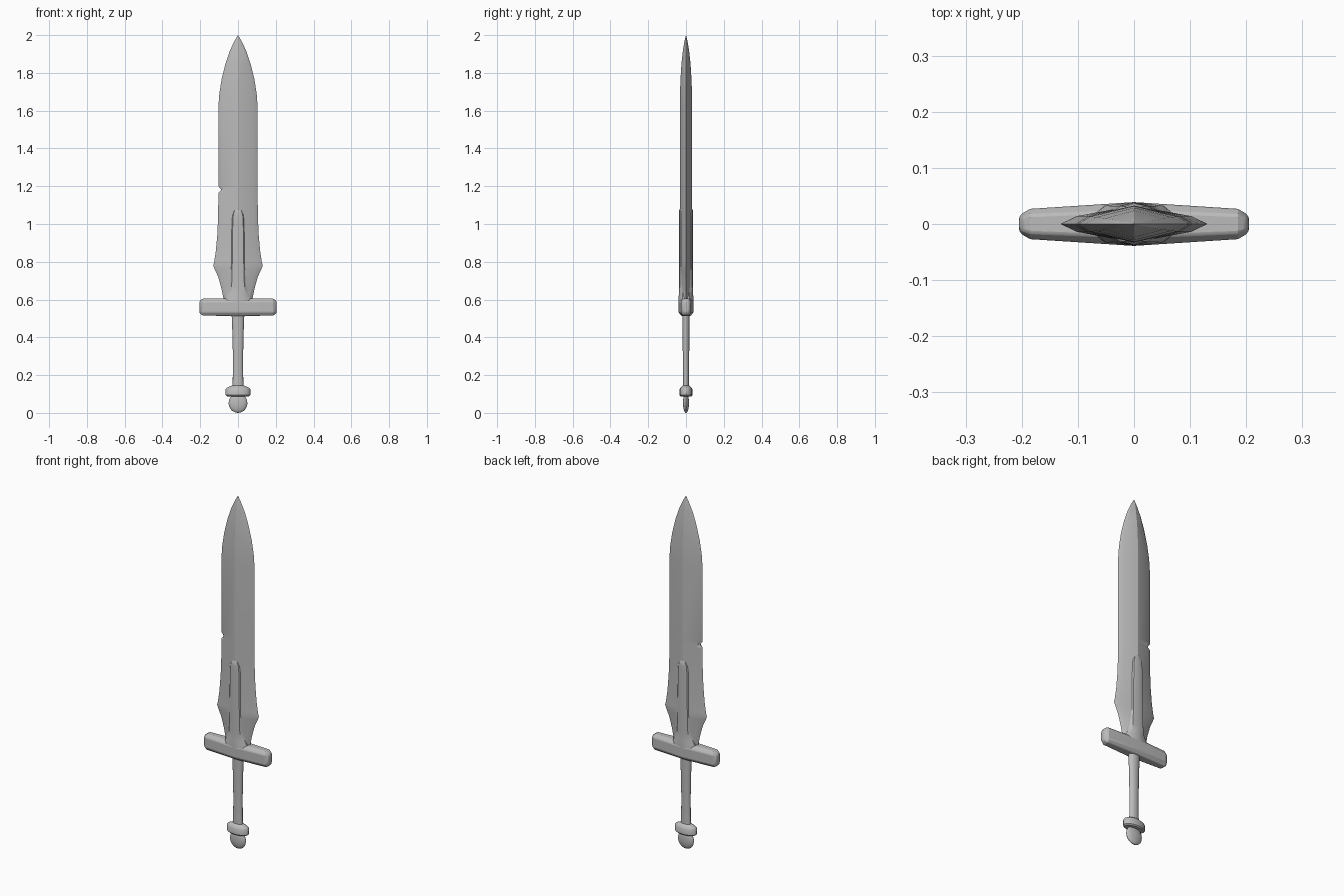
import bpy
import bmesh
from math import cos, sin, pi, radians

if "Cube" in bpy.data.objects:
    bpy.data.objects.remove(bpy.data.objects["Cube"])

COLOUR = (0.5, 0.5, 0.5, 1)
steel = bpy.data.materials.new("grey steel")
steel.use_nodes = True
steel.diffuse_color = COLOUR
steel.node_tree.nodes["Principled BSDF"].inputs["Base Color"].default_value = COLOUR


def loft(name, rings, angle=30, bevel=0):
    """Skin a closed solid over rings that share one point count."""
    bm = bmesh.new()
    rows = [[bm.verts.new(p) for p in ring] for ring in rings]
    n = len(rows[0])
    for low, high in zip(rows, rows[1:]):
        for i in range(n):
            j = (i + 1) % n
            bm.faces.new((low[i], low[j], high[j], high[i]))
    bm.faces.new(rows[0][::-1])
    bm.faces.new(rows[-1])
    bmesh.ops.remove_doubles(bm, verts=bm.verts, dist=0.0002)
    bmesh.ops.recalc_face_normals(bm, faces=bm.faces)
    mesh = bpy.data.meshes.new(name)
    bm.to_mesh(mesh)
    bm.free()
    mesh.materials.append(steel)
    obj = bpy.data.objects.new(name, mesh)
    bpy.context.collection.objects.link(obj)
    if bevel:
        mod = obj.modifiers.new("soft edges", "BEVEL")
        mod.width, mod.segments = bevel, 2
        mod.limit_method = "ANGLE"
    bpy.ops.object.select_all(action="DESELECT")
    obj.select_set(True)
    bpy.context.view_layer.objects.active = obj
    bpy.ops.object.shade_smooth_by_angle(angle=radians(angle))
    return obj


def ellipse(z, rx, ry, n=16):
    return [(rx * cos(2 * pi * i / n), ry * sin(2 * pi * i / n), z) for i in range(n)]


def blade_ring(z, edge, ridge, nick=0):
    """Ridged section with ground edges; nick pulls in the right edge."""
    shoulder, t = edge * 0.78, ridge * 0.42
    return [(edge, 0, z), (shoulder, t, z), (0, ridge, z), (-shoulder, t, z),
            (nick - edge, 0, z), (-shoulder, -t, z), (0, -ridge, z), (shoulder, -t, z)]


# Blade: height, half width, half thickness, nick depth
blade = [(0.56, 0.074, 0.033), (0.61, 0.078, 0.033), (0.66, 0.088, 0.033),
         (0.72, 0.105, 0.033), (0.76, 0.123, 0.033), (0.78, 0.131, 0.033),
         (0.80, 0.126, 0.033), (0.86, 0.117, 0.033), (0.95, 0.109, 0.033),
         (1.05, 0.105, 0.033), (1.165, 0.104, 0.033), (1.18, 0.104, 0.033, 0.016),
         (1.20, 0.104, 0.033), (1.62, 0.104, 0.033), (1.69, 0.099, 0.032),
         (1.77, 0.086, 0.029), (1.85, 0.066, 0.024), (1.92, 0.042, 0.016),
         (1.97, 0.018, 0.008), (2.0, 0, 0)]
loft("blade", [blade_ring(*row) for row in blade], 20)


def rib_ring(z, w, ridge):
    quarter = [(w, 0.018), (w * 0.72, ridge * 0.84), (0, ridge)]
    front = quarter + [(-x, y) for x, y in quarter[1::-1]]
    return [(x, y, z) for x, y in front] + [(x, -y, z) for x, y in front[::-1]]


# Raised central rib, flaring into the guard and rounded at the top
rib = [(0.57, 0.075, 0.039), (0.605, 0.07, 0.039), (0.63, 0.055, 0.038),
       (0.67, 0.047, 0.038), (0.75, 0.043, 0.038), (1.02, 0.038, 0.038),
       (1.05, 0.034, 0.038), (1.07, 0.024, 0.037), (1.082, 0.008, 0.032)]
loft("blade_rib", [rib_ring(*row) for row in rib], 35)


def guard_ring(x, t, h):
    corners = [(t, h * 0.6), (t * 0.6, h)]
    top = corners + [(-y, z) for y, z in corners[::-1]]
    return [(x, y, 0.56 + z) for y, z in top] + [(x, y, 0.56 - z) for y, z in top[::-1]]


# Cross guard, thickest in the middle
half = [(0.205, 0.012, 0.026), (0.199, 0.019, 0.037), (0.185, 0.027, 0.045)]
stations = [(-x, t, h) for x, t, h in half] + [(0, 0.039, 0.047)] + half[::-1]
loft("cross_guard", [guard_ring(*row) for row in stations], 25, 0.004)

# Grip, slightly waisted
grip = [(0.12, 0.032, 0.018), (0.16, 0.028, 0.016), (0.30, 0.027, 0.017),
        (0.43, 0.030, 0.018), (0.53, 0.034, 0.020)]
loft("grip", [ellipse(*row) for row in grip], 40)

# Pommel collar and the flattened ball beneath it
collar = [(0.088, 0.058, 0.028), (0.094, 0.065, 0.034), (0.126, 0.065, 0.034),
          (0.134, 0.058, 0.028), (0.146, 0.028, 0.016)]
loft("pommel_collar", [ellipse(*row) for row in collar], 40)
ball = [(0.052 - 0.052 * cos(a * pi / 10), 0.05 * sin(a * pi / 10),
         0.016 * sin(a * pi / 10)) for a in range(11)]
loft("pommel", [ellipse(*row) for row in ball], 40)
